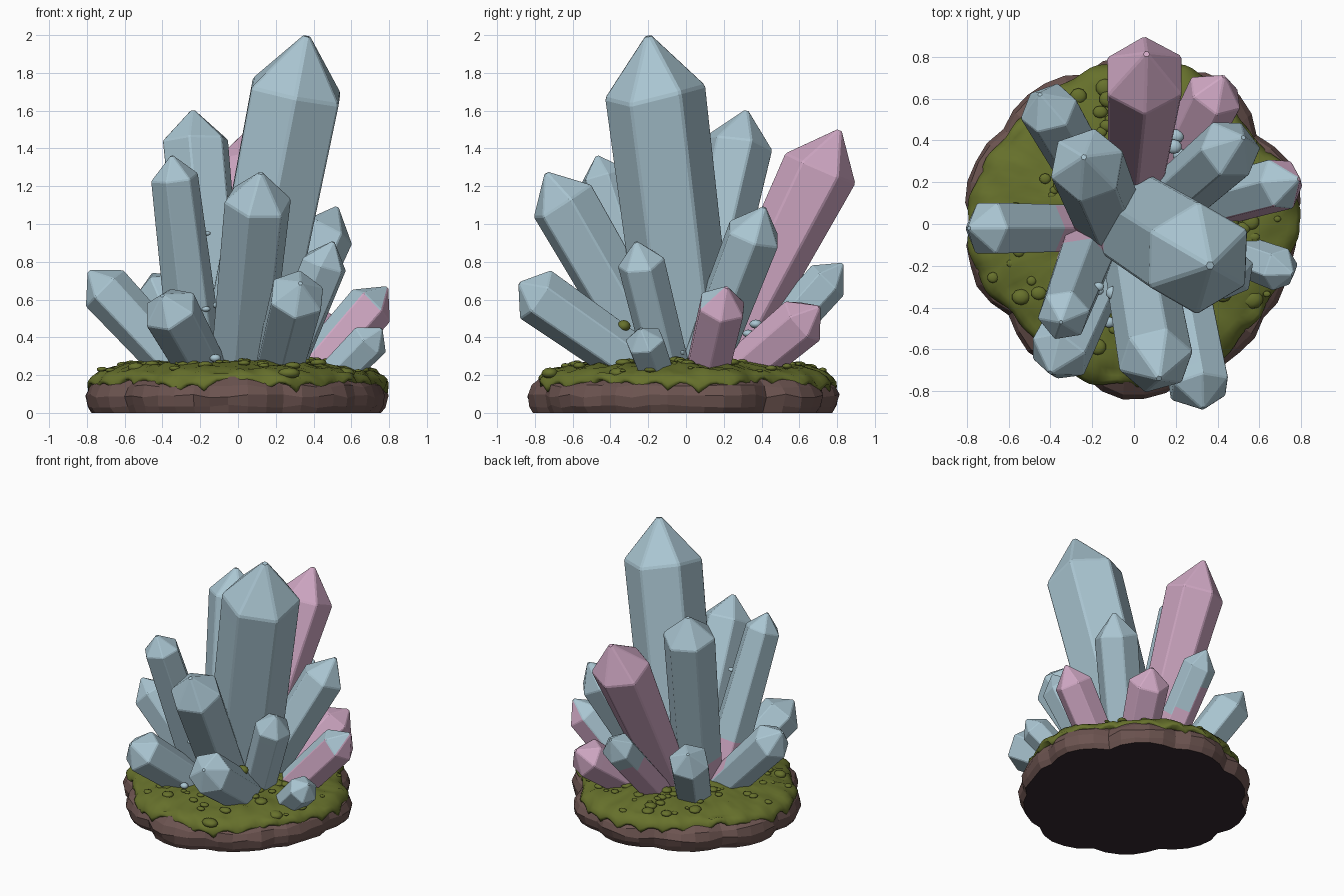
import bpy, bmesh, math, random
from mathutils import Vector, noise

if "Cube" in bpy.data.objects:
    bpy.data.objects.remove(bpy.data.objects["Cube"])

random.seed(4)


def mat(name, rgb):
    m = bpy.data.materials.new(name)
    m.diffuse_color = (*rgb, 1)
    m.use_nodes = True
    m.node_tree.nodes["Principled BSDF"].inputs["Base Color"].default_value = m.diffuse_color
    return m


BLUE = mat("pale_blue", (0.40, 0.56, 0.64))
PINK = mat("soft_pink", (0.63, 0.39, 0.55))
MOSS = mat("moss_green", (0.135, 0.165, 0.025))
ROCK = mat("rock_brown", (0.15, 0.088, 0.08))
DARK = mat("dark_underside", (0.035, 0.022, 0.028))


def finish(bm, name, mats, smooth=False):
    bmesh.ops.recalc_face_normals(bm, faces=bm.faces)
    for f in bm.faces:
        f.smooth = smooth
    me = bpy.data.meshes.new(name)
    bm.to_mesh(me)
    bm.free()
    for m in mats:
        me.materials.append(m)
    ob = bpy.data.objects.new(name, me)
    bpy.context.collection.objects.link(ob)
    return ob


def loft(bm, rings, cap_start=True, cap_end=True):
    """Skin a list of equal-length point rings."""
    vr = [[bm.verts.new(p) for p in r] for r in rings]
    n = len(vr[0])
    for a, b in zip(vr, vr[1:]):
        for i in range(n):
            j = (i + 1) % n
            bm.faces.new((a[i], a[j], b[j], b[i]))
    if cap_start:
        bm.faces.new(vr[0][::-1])
    if cap_end:
        bm.faces.new(vr[-1])
    return vr


# Island outline: radius every 18 degrees, counter-clockwise from +x
OUT = [.80, .80, .75, .79, .80, .80, .78, .78, .80, .81,
       .81, .80, .77, .78, .80, .83, .82, .78, .80, .76]


def radius(a):
    t = (a / (2 * math.pi) * 20) % 20
    i = int(t)
    f = t - i
    return OUT[i] * (1 - f) + OUT[(i + 1) % 20] * f


def polar(a, k, z):
    r = radius(a) * k
    return Vector((r * math.cos(a), r * math.sin(a), z))


# Rock base: chunky faceted boulders separated by notches, dark underside
bm = bmesh.new()
N = 50
rings = []
for z, k in ((0, .97), (.035, .995), (.09, 1.01), (.14, .985), (.185, .91), (.2, .6)):
    ring = []
    for i in range(N):
        notch = (.95, .99, 1.005, 1.005, .99)[i % 5]
        kk = k * notch * (1 + random.uniform(-.008, .008))
        zz = z + (random.uniform(-.01, .01) if 0 < z < .2 else 0)
        ring.append(polar(2 * math.pi * i / N, kk, zz))
    rings.append(ring)
loft(bm, rings)
bm.normal_update()
for f in bm.faces:
    f.material_index = int(f.calc_center_median().z < .005)
finish(bm, "rock_base", [ROCK, DARK])


# Moss blanket: bumpy dome with dripping rim, pulled back where rock shows
def moss_z(k):
    return .28 - .085 * k ** 4


def pull(a):
    deg = math.degrees(a)
    bare = sum(math.exp(-((deg - c) / w) ** 2)
               for c, w in ((140, 24), (40, 16), (322, 14), (222, 14), (270, 12)))
    return 1 - .06 * min(bare, 1)


bm = bmesh.new()
M = 150
drips = [0, .012, .045, .02, 0]
rings = []
for k in (.04, .2, .32, .42, .52, .6, .68, .75, .82, .88, .925):
    ring = []
    for i in range(M):
        a = 2 * math.pi * i / M
        p = polar(a, k * (1 + (pull(a) - 1) * k * k), moss_z(k))
        p.z += .018 * noise.noise(p * 9) + .014 * noise.noise(p * 21)
        ring.append(p)
    rings.append(ring)
for k, z, d in ((.965, .195, .3), (.99, .172, .7), (.985, .155, 1), (.88, .155, .8)):
    ring = []
    for i in range(M):
        a = 2 * math.pi * i / M
        wave = .02 * noise.noise((math.cos(a) * 4, math.sin(a) * 4, 0))
        wave += .35 * (1 - pull(a))
        ring.append(polar(a, k * pull(a) + .010 * math.sin(i * .9), z + wave - d * drips[i % 5]))
    rings.append(ring)
loft(bm, rings)
finish(bm, "moss_blanket", [MOSS], True)


def pebbles(name, items, m):
    """Flattened balls: (x, y, z, radius, flatness)."""
    bm = bmesh.new()
    for x, y, z, r, f in items:
        vs = bmesh.ops.create_icosphere(bm, subdivisions=2, radius=r)["verts"]
        s = random.uniform(.75, 1.0)
        for v in vs:
            v.co = Vector((v.co.x + x, v.co.y * s + y, v.co.z * f + z))
    return finish(bm, name, [m], True)


# Moss clumps scattered over the blanket
clumps = [(-.54, -.35, .24, .045, .6), (.56, -.36, .21, .06, .5), (.27, -.72, .21, .06, .5),
          (.27, -.33, .46, .045, .7), (.3, -.68, .17, .045, .7)]
for i in range(90):
    a = random.uniform(0, 2 * math.pi)
    k = random.uniform(.45, .92)
    p = polar(a, k, moss_z(k) + .004)
    clumps.append((*p, random.uniform(.018, .045), .45))
pebbles("moss_clumps", clumps, MOSS)

# Loose crystal chips
chips = [(-.17, -.3, .95, .027, .5), (-.10, -.33, .57, .035, .6), (-.17, -.32, .55, .025, .6),
         (.2, .1, .66, .025, .5), (.19, .37, .47, .04, .6), (.2, .42, .44, .04, .6),
         (.22, .33, .42, .035, .6), (-.12, -.47, .29, .03, .7), (.3, -.03, .32, .025, .7)]
pebbles("crystal_chips", chips, BLUE)


def crystal(name, base, tip, r, r0=None, point=1.05, phase=30, pink=None):
    """Six-sided pointed prism; pink(center, normal) picks the pink faces."""
    base, tip = Vector(base), Vector(tip)
    d = (tip - base).normalized()
    base = base - d * .08
    tip = tip + d * r * .08  # makes up for the bevelled point
    r *= 1.025
    length = (tip - base).length
    q = Vector((0, 0, 1)).rotation_difference(d)
    r0 = r0 or r * .95
    shoulder = length - r * (point + .06)
    jit = [random.uniform(-.08, .08) * r for _ in range(6)]
    rings = []
    for s in range(13):
        t = s / 12
        rr = r0 + (r - r0) * t
        ring = []
        for i in range(6):
            a = math.radians(phase + 60 * i)
            z = shoulder * t + (jit[i] if s == 12 else 0)
            ring.append(base + q @ Vector((rr * math.cos(a), rr * math.sin(a), z)))
        rings.append(ring)
    bm = bmesh.new()
    vr = loft(bm, rings, cap_end=False)
    top = bm.verts.new(tip)
    for i in range(6):
        bm.faces.new((vr[-1][i], vr[-1][(i + 1) % 6], top))
    bmesh.ops.recalc_face_normals(bm, faces=bm.faces)
    bm.normal_update()
    if pink:
        for f in bm.faces:
            f.material_index = int(pink(f.calc_center_median(), f.normal))
    ob = finish(bm, name, [BLUE, PINK])
    bev = ob.modifiers.new("worn_edges", "BEVEL")
    bev.width = r * .04
    bev.segments = 1
    bev.limit_method = "ANGLE"
    bev.angle_limit = math.radians(20)


def all_pink(c, n):
    return True


def stained_foot(c, n):
    """Pink tint near the ground on the back-left sides."""
    return c.z < .5 and n.y - .6 * n.x > 0


# Tall crystals
crystal("main_crystal", (.01, .02, .2), (.365, -.20, 2.0), .265, .25, 1.12, 30, stained_foot)
crystal("back_left_tall_crystal", (-.11, 0, .2), (-.24, .32, 1.60), .18, .17, .95, 20,
        lambda c, n: c.z < .42 and n.x < 0)
crystal("left_tall_crystal", (-.21, -.1, .2), (-.35, -.47, 1.36), .125, .15, .9, 10, stained_foot)
crystal("front_crystal", (.01, -.12, .2), (.12, -.74, 1.27), .178, .165, 1.0, 15)
crystal("big_pink_crystal", (0, .16, .2), (.06, .815, 1.50), .2, .135, 1.15, 30, all_pink)
crystal("back_right_crystal", (.13, .07, .2), (.525, .415, 1.09), .15, .14, 1.1, 5)

# Short crystals around the rim
crystal("far_left_crystal", (-.28, -.02, .2), (-.79, -.02, .75), .137, .125, .9, 0,
        lambda c, n: c.x > -.37 and n.z > 0)
crystal("right_front_crystal", (.22, -.09, .2), (.505, -.265, .905), .125, .12, 1.0, 20)
crystal("tiny_right_crystal", (.46, -.13, .14), (.76, -.24, .445), .105, .095, .85, 10)
crystal("front_right_crystal", (.22, -.27, .26), (.33, -.88, .685), .15, .14, .7, 30)
crystal("front_left_crystal", (-.18, -.27, .22), (-.40, -.71, .62), .15, .13, .75, 20)
crystal("back_left_crystal", (-.22, .22, .2), (-.45, .62, .735), .14, .13, .85, 15)
crystal("right_pink_crystal", (.36, .10, .17), (.79, .215, .665), .13, .125, 1.0, 0,
        lambda c, n: n.z < .45)
crystal("back_right_pink_crystal", (.2, .25, .18), (.43, .705, .56), .137, .125, .85, 25, all_pink)
crystal("back_small_crystal", (.01, .30, .2), (.05, .83, .79), .115, .11, 1.0, 30,
        lambda c, n: c.z < (.55 if n.x < .2 else .4))
